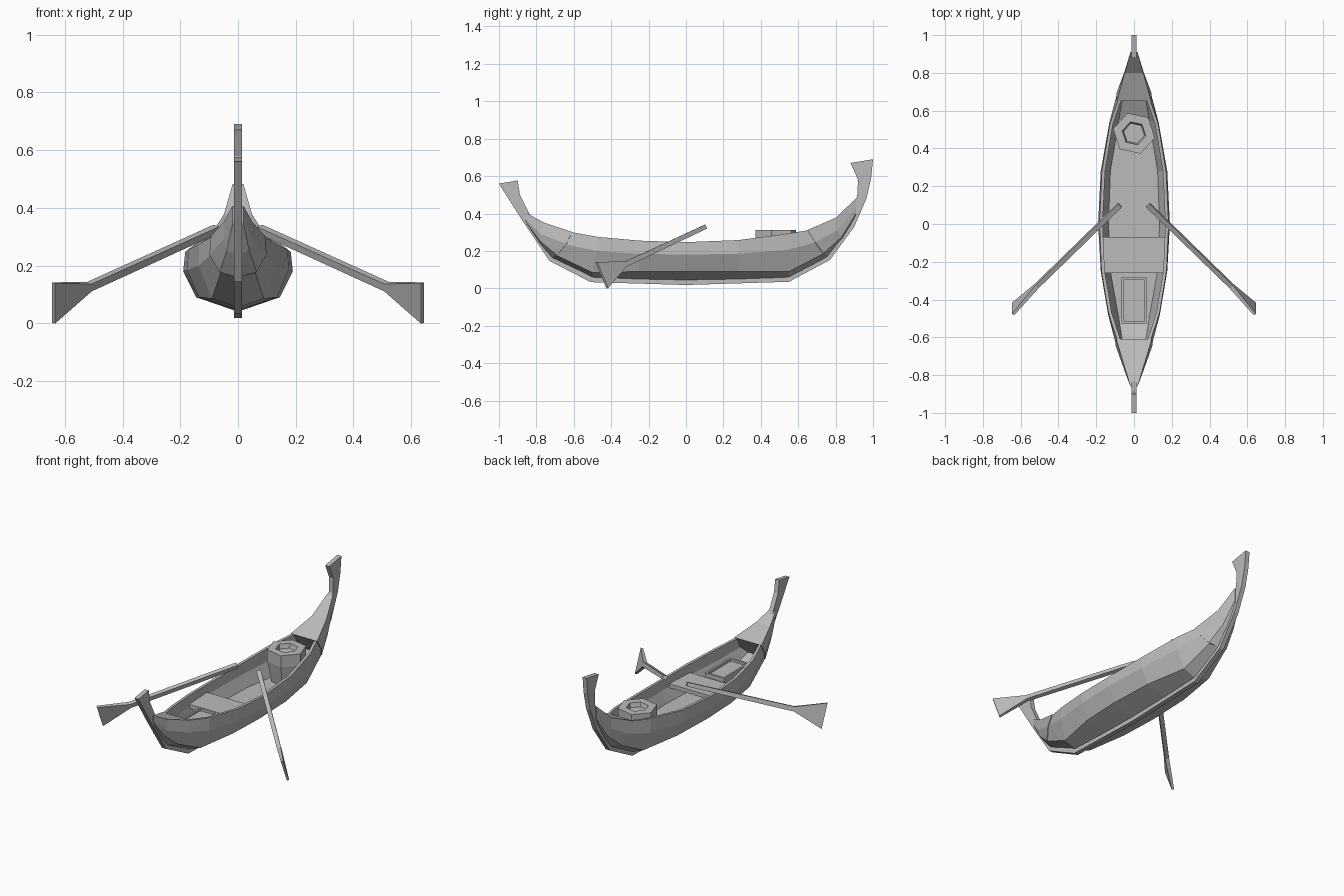
import bpy, bmesh, math
from mathutils import Vector

if "Cube" in bpy.data.objects:
    bpy.data.objects.remove(bpy.data.objects["Cube"])

grey = bpy.data.materials.new("plain grey")
grey.diffuse_color = (0.5, 0.5, 0.5, 1)
grey.use_nodes = True
grey.node_tree.nodes["Principled BSDF"].inputs["Base Color"].default_value = grey.diffuse_color


def make(name, rings, ends=True, closed=True):
    """Skin a list of equal-length point rings into one flat-shaded object."""
    bm = bmesh.new()
    rows = [[bm.verts.new(p) for p in r] for r in rings]
    n = len(rows[0])
    for a, b in zip(rows, rows[1:]):
        for i in range(n if closed else n - 1):
            j = (i + 1) % n
            bm.faces.new((a[i], a[j], b[j], b[i]))
    if ends:
        bm.faces.new(rows[0])
        bm.faces.new(rows[-1])
    bmesh.ops.recalc_face_normals(bm, faces=bm.faces)
    me = bpy.data.meshes.new(name)
    bm.to_mesh(me)
    bm.free()
    me.materials.append(grey)
    ob = bpy.data.objects.new(name, me)
    bpy.context.collection.objects.link(ob)
    return ob


# Hull stations: gunwale, waist and chine as (x, y, z), keel as (y, z)
STATIONS = [
    ((.015, -.86, .405), (.015, -.86, .37), (.014, -.85, .345), (-.85, .335)),
    ((.045, -.76, .35), (.045, -.78, .29), (.035, -.78, .25), (-.785, .24)),
    ((.09, -.61, .30), (.095, -.64, .235), (.06, -.69, .175), (-.72, .16)),
    ((.135, -.47, .275), (.137, -.48, .20), (.09, -.50, .085), (-.50, .055)),
    ((.172, -.25, .255), (.176, -.25, .185), (.135, -.25, .09), (-.25, .045)),
    ((.183, 0, .247), (.19, 0, .18), (.145, 0, .09), (0, .04)),
    ((.17, .28, .258), (.176, .28, .185), (.135, .28, .09), (.28, .045)),
    ((.128, .53, .29), (.13, .54, .205), (.09, .55, .09), (.55, .055)),
    ((.087, .65, .31), (.09, .69, .245), (.06, .735, .185), (.76, .165)),
    ((.045, .80, .375), (.045, .81, .31), (.035, .83, .27), (.835, .26)),
    ((.015, .91, .48), (.015, .91, .43), (.014, .91, .40), (.91, .38)),
]


def flip(points):
    return [(-x, y, z) for x, y, z in reversed(points)]


def outer(st, grow=0):
    side = [(x + grow, y, z + grow / 2) for x, y, z in st[:3]]
    return side + [(0, *st[3])] + flip(side)


def shell(st):
    (gx, gy, gz), (mx, my, mz), (cx, cy, cz), _ = st
    inner = [(cx - .01, cy, max(cz + .02, .11)), (mx - .02, my, mz), (gx - .017, gy, gz)]
    return outer(st) + flip(inner) + inner


# Open hull, with decked caps at both ends
make("hull", [shell(s) for s in STATIONS[2:9]], ends=False)
make("bow_cap", [outer(s, .004) for s in STATIONS[:3]])
make("stern_cap", [outer(s, .004) for s in STATIONS[8:]])

# Keel strip rising into the bow and stern posts: outer edge, inner edge
KEEL = [
    ((-1, .56), (-.9, .577)), ((-.95, .48), (-.888, .50)),
    ((-.88, .37), (-.835, .395)), ((-.73, .147), (-.70, .19)),
    ((-.51, .033), (-.49, .07)), ((0, .018), (0, .05)),
    ((.55, .035), (.53, .07)), ((.77, .152), (.74, .20)),
    ((.90, .33), (.84, .39)), ((.965, .48), (.915, .49)),
    ((.99, .59), (.92, .58)), ((1, .69), (.88, .67)),
]
W = .014
make("keel_and_posts", [[(-W, *a), (W, *a), (W, *b), (-W, *b)] for a, b in KEEL])

# Rowing bench
make("bench", [[(-w, y, .175), (w, y, .175), (w, y, .20), (-w, y, .20)]
               for y, w in ((-.26, .155), (-.07, .168))])


def tub(name, n, c, levels, turn):
    """Stacked n-sided rings of (radius x, radius y, z)."""
    ang = [turn + 2 * math.pi * i / n for i in range(n)]
    return make(name, [[(c[0] + rx * math.cos(a), c[1] + ry * math.sin(a), z)
                        for a in ang] for rx, ry, z in levels])


# Six-sided barrel with a sunken lid
tub("barrel", 6, (0, .48), [(.085, .085, .10), (.113, .113, .24), (.113, .113, .312),
                            (.064, .064, .312), (.056, .056, .285)], math.radians(-12))

# Chest with a sunken lid
q = math.sqrt(2)
tub("chest", 4, (0, -.405), [(.066 * q, .125 * q, .10), (.066 * q, .125 * q, .215),
                             (.054 * q, .112 * q, .215), (.054 * q, .112 * q, .20)], math.pi / 4)

# Pair of oars: square shaft widening into a flat blade
for side, name in ((1, "right_oar"), (-1, "left_oar")):
    start, end = Vector((.075, .10, .327)), Vector((.64, -.45, .07))
    along = (end - start).normalized()
    up = Vector((0, -.39, .92)).normalized()
    across = along.cross(up).normalized()
    rings = []
    for t, h, w in ((0, .012, .013), (.78, .014, .012), (1, .076, .007)):
        c = start.lerp(end, t)
        pts = [c + up * h * a + across * w * b
               for a, b in ((1, 1), (1, -1), (-1, -1), (-1, 1))]
        rings.append([(p.x * side, p.y, p.z) for p in pts])
    make(name, rings)
